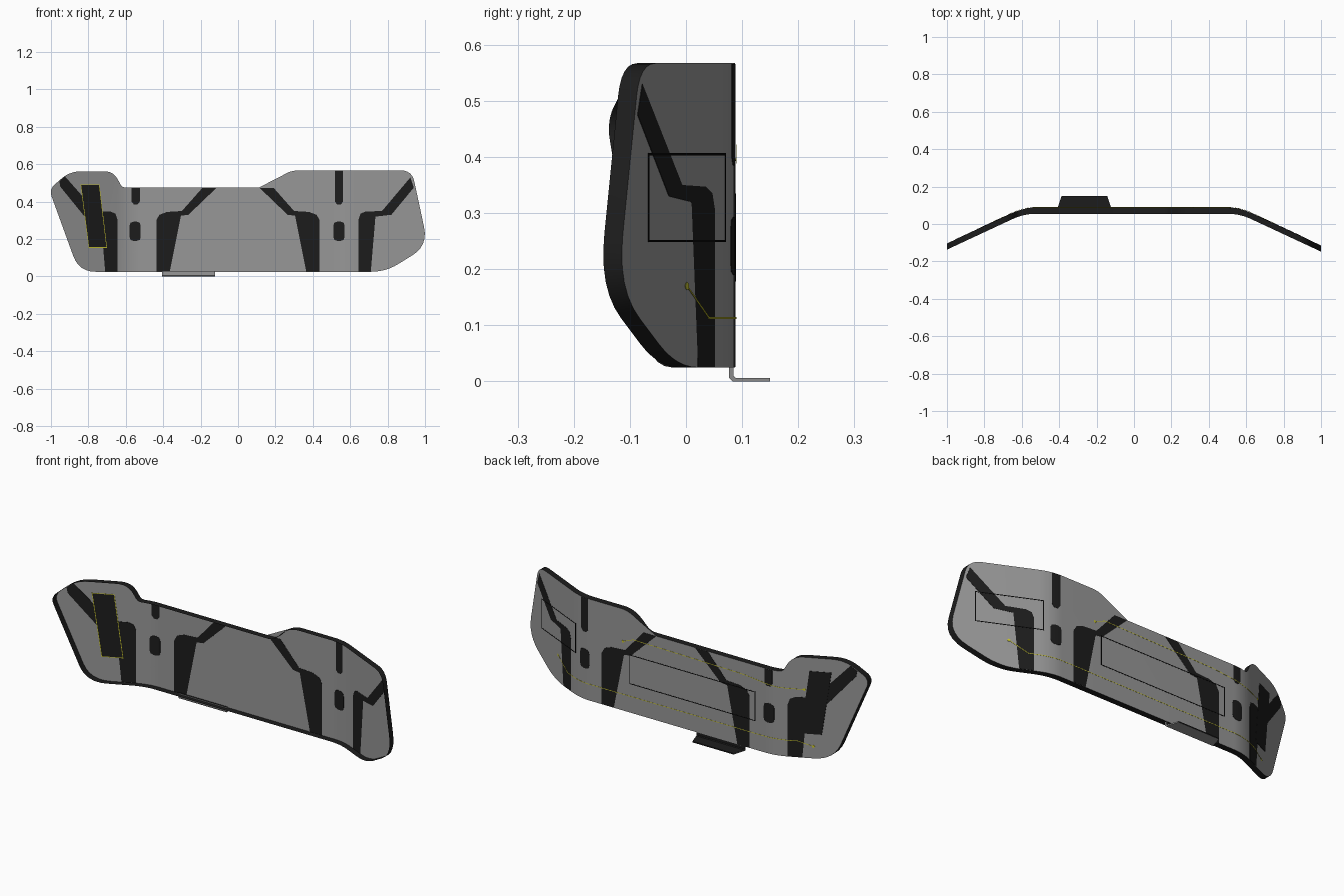
import bpy, bmesh, math
from mathutils import Vector

if "Cube" in bpy.data.objects:
    bpy.data.objects.remove(bpy.data.objects["Cube"])

BACK = 0.087      # y of the flat back sheet
SLOPE = 0.466     # sweep of the wings
R = 0.06          # half width of each bend
X0 = {1: 0.567, -1: 0.59}


def material(name, c):
    m = bpy.data.materials.new(name)
    m.diffuse_color = (*c, 1)
    m.use_nodes = True
    m.node_tree.nodes["Principled BSDF"].inputs["Base Color"].default_value = m.diffuse_color
    return m


GREY = material("grey_panel", (0.31, 0.31, 0.31))
DARK = material("dark_trim", (0.012, 0.012, 0.012))
YELLOW = material("yellow_line", (0.6, 0.57, 0.03))
BLACK = material("black_line", (0.002, 0.002, 0.002))


def bend(x):
    """y of the sheet at x: flat middle, swept wings, soft hinges"""
    d = abs(x) - X0[1 if x > 0 else -1]
    if d < -R:
        return BACK
    return BACK - SLOPE * (d if d > R else (d + R) ** 2 / (4 * R))


def rounded(corners, steps=6):
    """fillet each (x, z, cut) corner"""
    out, n = [], len(corners)
    for i, (x, z, cut) in enumerate(corners):
        p = Vector((x, z))
        a = p + (Vector(corners[i - 1][:2]) - p).normalized() * cut
        b = p + (Vector(corners[(i + 1) % n][:2]) - p).normalized() * cut
        for k in range(steps + 1):
            t = k / steps
            out.append(a * (1 - t) ** 2 + p * 2 * t * (1 - t) + b * t * t)
    return out


def bent(name, polys, mats, lo=0.0, hi=0.0, rim=0.0):
    """bent plate from (x, z) outlines; with rim it is an open tray"""
    bm = bmesh.new()
    for poly in polys:
        bm.faces.new([bm.verts.new((p[0], hi, p[1])) for p in poly])
    bmesh.ops.triangulate(bm, faces=bm.faces[:])
    for s in (1, -1):
        for k in range(9):
            x = s * (X0[s] - R + 2 * R * k / 8)
            bmesh.ops.bisect_plane(bm, geom=bm.verts[:] + bm.edges[:] + bm.faces[:], dist=1e-5,
                                   plane_co=(x, 0, 0), plane_no=(1, 0, 0))
    if rim:
        edges = [e for e in bm.edges if e.is_boundary]
        new = bmesh.ops.extrude_edge_only(bm, edges=edges)["geom"]
        dy = -rim
    else:
        new = bmesh.ops.extrude_face_region(bm, geom=bm.faces[:])["geom"]
        dy = lo - hi
    for g in new:
        if isinstance(g, bmesh.types.BMVert):
            g.co.y += dy
        elif rim and isinstance(g, bmesh.types.BMFace):
            g.material_index = 1
    for v in bm.verts:
        v.co.y += bend(v.co.x)
    bmesh.ops.recalc_face_normals(bm, faces=bm.faces[:])
    return finish(name, bm, mats)


def finish(name, bm, mats):
    me = bpy.data.meshes.new(name)
    bm.to_mesh(me)
    bm.free()
    for m in mats:
        me.materials.append(m)
    ob = bpy.data.objects.new(name, me)
    bpy.context.collection.objects.link(ob)
    bpy.ops.object.select_all(action='DESELECT')
    ob.select_set(True)
    bpy.context.view_layer.objects.active = ob
    bpy.ops.object.shade_smooth_by_angle(angle=math.radians(30))
    return ob


def line(points, closed=False, w=0.002):
    """thin quads along a polyline"""
    pts = [Vector(p) for p in points]
    quads = []
    for a, b in zip(pts, pts[1:] + pts[:1] if closed else pts[1:]):
        d = (b - a).normalized() * w
        n = Vector((-d.y, d.x))
        quads.append([a - d + n, b + d + n, b + d - n, a - d - n])
    return quads


def dot(p, r=0.007):
    return [(p[0] + r * math.cos(k * math.pi / 4), p[1] + r * math.sin(k * math.pi / 4)) for k in range(8)]


def rect(x0, x1, z0, z1):
    return [(x0, z0), (x1, z0), (x1, z1), (x0, z1)]


def flip(poly):
    return [(-x, z) for x, z in poly]


# swept sheet with a dark rim, open at the front
outline = rounded([(-1.01, 0.465, 0.04), (-0.90, 0.562, 0.06), (-0.665, 0.562, 0.05),
                   (-0.62, 0.475, 0.02), (0.17, 0.475, 0.03), (0.265, 0.567, 0.06),
                   (0.93, 0.567, 0.06), (1.016, 0.165, 0.10), (0.79, 0.025, 0.08),
                   (-0.85, 0.025, 0.09)])
bent("curved_sheet", [outline], [GREY, DARK], rim=0.033)

# dark bands, seen on both sides of the sheet
inner = [(0.115, 0.474), (0.19, 0.474), (0.30, 0.35), (0.38, 0.345), (0.42, 0.33), (0.437, 0.30),
         (0.437, 0.026), (0.365, 0.026), (0.365, 0.30), (0.345, 0.32), (0.265, 0.33)]
outer = [(0.645, 0.026), (0.645, 0.305), (0.655, 0.335), (0.68, 0.347), (0.77, 0.35), (0.922, 0.53),
         (0.94, 0.475), (0.82, 0.33), (0.735, 0.32), (0.71, 0.30), (0.71, 0.026)]
left_outer = flip(outer[:4]) + [(-0.76, 0.348), (-0.925, 0.535), (-0.955, 0.51),
                                (-0.95, 0.48), (-0.82, 0.32)] + flip(outer[-3:])
bent("inner_bands", [inner, flip(inner)], [DARK], -0.0012, 0.0012)
bent("outer_bands", [outer, left_outer], [DARK], -0.0012, 0.0012)


def tick(c, top):
    return [(c - 0.022, top), (c - 0.022, 0.40), (c - 0.010, 0.385),
            (c + 0.010, 0.385), (c + 0.022, 0.40), (c + 0.022, top)]


def lozenge(c):
    return rounded([(*p, 0.022) for p in rect(c - 0.03, c + 0.03, 0.19, 0.293)], 2)


bent("short_bands", [tick(-0.547, 0.474), tick(0.54, 0.566)], [DARK], -0.0012, 0.0012)
bent("small_patches", [lozenge(-0.55), lozenge(0.54)], [DARK], -0.0012, 0.0012)

# slanted dark panel on the left wing, with a yellow border in front
slant = [(-0.84, 0.49), (-0.742, 0.49), (-0.702, 0.155), (-0.797, 0.155)]
bent("slanted_panel", [slant], [DARK], -0.002, 0.002)
bent("panel_border", line(slant, True, 0.0015), [YELLOW], -0.003, -0.0021)

# thin marking lines on the back
bent("back_frames", line(rect(-0.47, 0.27, 0.18, 0.333), True) + line(rect(0.604, 0.90, 0.25, 0.405), True),
     [BLACK], 0.0014, 0.0022)
upper = [(0.31, 0.395), (0.25, 0.42), (-0.40, 0.41), (-0.60, 0.39), (-0.72, 0.39)]
lower = [(0.755, 0.17), (0.67, 0.113), (-0.69, 0.113), (-0.76, 0.09)]
bent("back_yellow_lines", line(upper, w=0.0015) + line(lower, w=0.0015)
     + [dot(p) for p in (upper[0], upper[-1], lower[0], lower[-1])], [YELLOW], 0.0021, 0.0029)

# foot tab: bent L strip below the sheet, tapered at its ends
profile = [(0.077, 0.03), (0.077, 0.006), (0.083, 0.0), (0.15, 0.0), (0.15, 0.006), (0.089, 0.006),
           (0.085, 0.010), (0.085, 0.03)]
bm = bmesh.new()
ends = []
for s in (-1, 1):
    ends.append([bm.verts.new((-0.265 + s * (0.142 - max(0, y - 0.13)), y, z)) for y, z in profile])
n = len(profile)
for i in range(n):
    j = (i + 1) % n
    bm.faces.new([ends[0][i], ends[0][j], ends[1][j], ends[1][i]])
bm.faces.new(ends[0])
bm.faces.new(ends[1][::-1])
bmesh.ops.recalc_face_normals(bm, faces=bm.faces[:])
for f in bm.faces:
    f.material_index = 1 if f.normal.z > 0.5 or f.normal.y > 0.9 else 0
finish("foot_tab", bm, [GREY, DARK])
